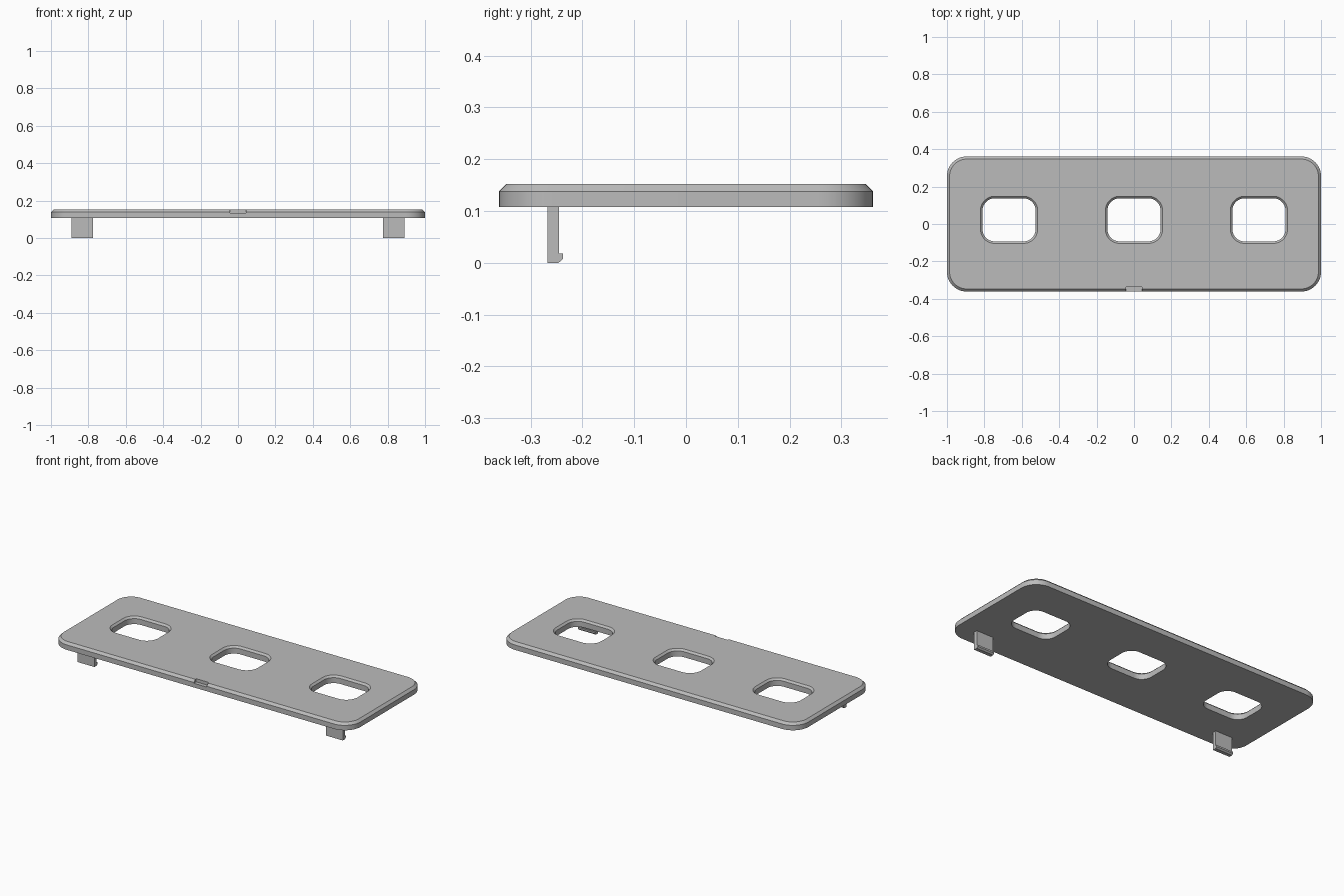
import bpy
import bmesh
from math import cos, sin, pi, radians

cube = bpy.data.objects.get("Cube")
if cube:
    bpy.data.objects.remove(cube, do_unlink=True)

grey = bpy.data.materials.new("light grey")
grey.use_nodes = True
colour = (0.5, 0.5, 0.5, 1)
grey.diffuse_color = colour
grey.node_tree.nodes["Principled BSDF"].inputs["Base Color"].default_value = colour

BOTTOM, SHOULDER, TOP, CHAMFER = 0.108, 0.138, 0.152, 0.014


def rounded_rect(cx, cy, hx, hy, r, z, steps=12):
    """Points round a rectangle with rounded corners, anticlockwise."""
    pts = []
    for i, (sx, sy) in enumerate([(1, 1), (-1, 1), (-1, -1), (1, -1)]):
        for k in range(steps + 1):
            a = (i + k / steps) * pi / 2
            pts.append((cx + sx * (hx - r) + r * cos(a), cy + sy * (hy - r) + r * sin(a), z))
    return pts


def loft(name, rings):
    """Solid through rings of equal point count, capped at both ends."""
    bm = bmesh.new()
    loops = [[bm.verts.new(p) for p in ring] for ring in rings]
    n = len(loops[0])
    for a, b in zip(loops, loops[1:]):
        for i in range(n):
            j = (i + 1) % n
            bm.faces.new((a[i], a[j], b[j], b[i]))
    bm.faces.new(loops[0][::-1])
    bm.faces.new(loops[-1])
    bmesh.ops.recalc_face_normals(bm, faces=bm.faces)
    mesh = bpy.data.meshes.new(name)
    bm.to_mesh(mesh)
    bm.free()
    mesh.materials.append(grey)
    obj = bpy.data.objects.new(name, mesh)
    bpy.context.collection.objects.link(obj)
    return obj


def select_only(obj):
    bpy.ops.object.select_all(action="DESELECT")
    obj.select_set(True)
    bpy.context.view_layer.objects.active = obj


def cut(target, cutter):
    cutter.hide_render = True
    mod = target.modifiers.new("cut", "BOOLEAN")
    mod.operation, mod.solver, mod.object = "DIFFERENCE", "EXACT", cutter
    select_only(target)
    bpy.ops.object.modifier_apply(modifier=mod.name)
    bpy.data.objects.remove(cutter, do_unlink=True)


# Cover plate with a chamfered top rim
HX, HY, R = 1.0, 0.361, 0.105
plate = loft("cover_plate", [
    rounded_rect(0, 0, HX, HY, R, BOTTOM),
    rounded_rect(0, 0, HX, HY, R, SHOULDER),
    rounded_rect(0, 0, HX - CHAMFER, HY - CHAMFER, R - CHAMFER, TOP)])

# Three openings that flare at the top
for x in (-0.668, 0, 0.668):
    rings = [rounded_rect(x, 0.022, 0.142 + g, 0.115 + g, 0.065 + g, z)
             for g, z in ((0, 0.05), (0, 0.141), (0.011, TOP), (0.021, TOP + 0.01))]
    cut(plate, loft("opening_cutter", rings))

# Small notch in the middle of the front rim
notch = [[(-0.043, -0.4, z), (0.043, -0.4, z), (0.043, -0.338, z), (-0.043, -0.338, z)]
         for z in (0.133, 0.2)]
cut(plate, loft("notch_cutter", notch))

select_only(plate)
bpy.ops.object.shade_smooth_by_angle(angle=radians(30))

# Two snap-fit clips with a small inward hook
clip_profile = [(-0.267, 0), (-0.246, 0), (-0.237, 0.008), (-0.237, 0.018),
                (-0.245, 0.018), (-0.245, BOTTOM), (-0.267, BOTTOM)]
for side, name in ((1, "left_clip"), (-1, "right_clip")):
    loft(name, [[(side * x, y, z) for y, z in clip_profile] for x in (0.775, 0.889)])
